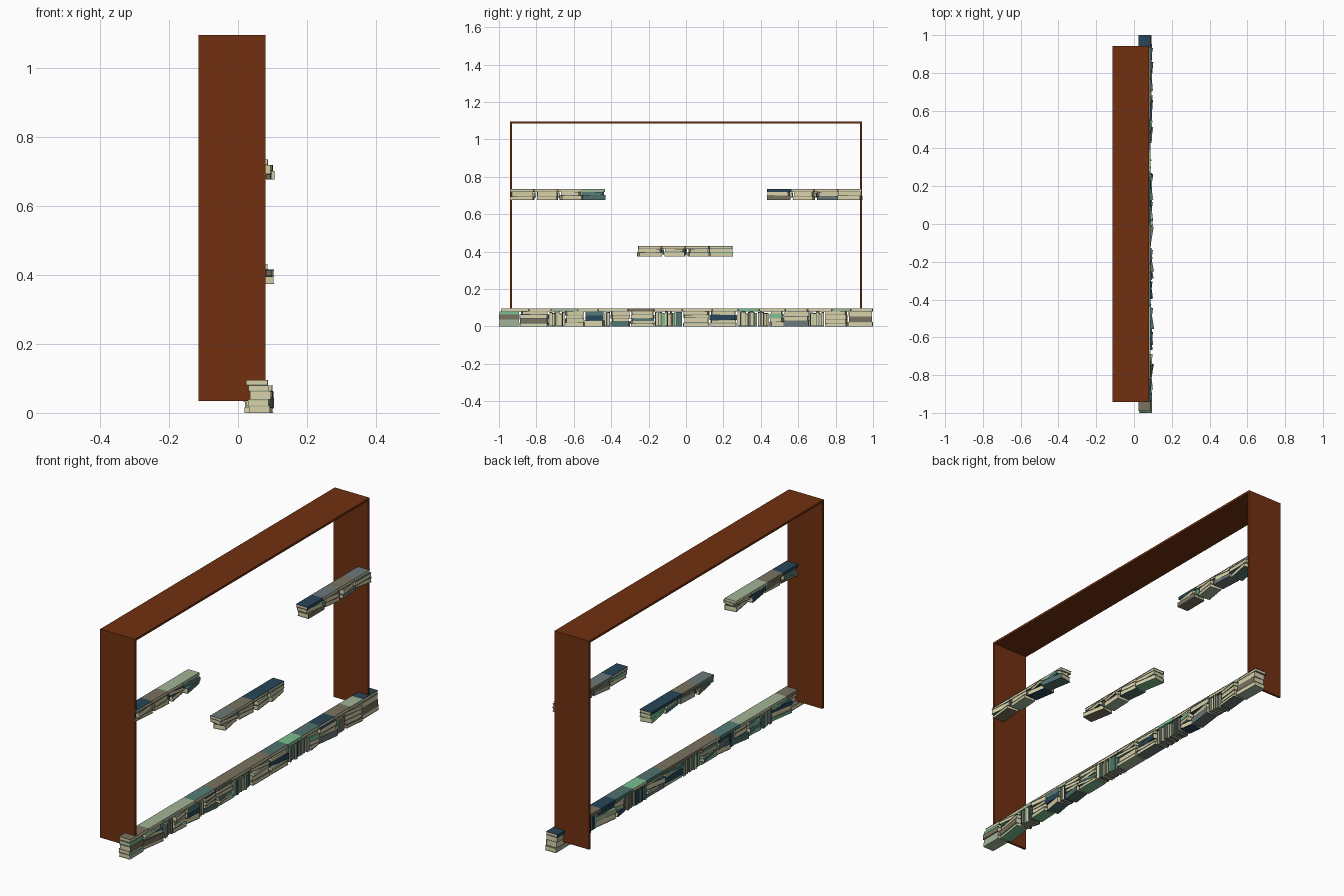
import bpy, bmesh, random
from math import radians
from mathutils import Matrix, Vector

if "Cube" in bpy.data.objects:
    bpy.data.objects.remove(bpy.data.objects["Cube"])

random.seed(7)


def material(name, rgb):
    m = bpy.data.materials.new(name)
    m.diffuse_color = (*rgb, 1)
    m.use_nodes = True
    m.node_tree.nodes["Principled BSDF"].inputs["Base Color"].default_value = m.diffuse_color
    return m


wood = material("wood", (0.165, 0.03, 0.005))
pages = material("pages", (0.70, 0.64, 0.40))
covers = [material("cover_" + n, c) for n, c in (
    ("teal", (0.08, 0.17, 0.155)), ("green", (0.20, 0.51, 0.28)),
    ("grey", (0.155, 0.19, 0.19)), ("navy", (0.021, 0.06, 0.10)),
    ("sage", (0.36, 0.46, 0.31)), ("tan", (0.19, 0.17, 0.115)),
    ("sea", (0.09, 0.20, 0.18)))]


def add_box(bm, lo, hi, mat=0):
    lo, hi = Vector(lo), Vector(hi)
    mtx = Matrix.Translation((lo + hi) / 2) @ Matrix.Diagonal((*(hi - lo), 1))
    geo = bmesh.ops.create_cube(bm, size=1, matrix=mtx)
    for f in {f for v in geo["verts"] for f in v.link_faces}:
        f.material_index = mat


def finish(bm, name, mats, matrix=Matrix()):
    me = bpy.data.meshes.new(name)
    bm.to_mesh(me)
    bm.free()
    for m in mats:
        me.materials.append(m)
    ob = bpy.data.objects.new(name, me)
    ob.matrix_world = matrix
    bpy.context.collection.objects.link(ob)


def book(center, length, depth, thick, turn=0.0, upright=False):
    """Two cover boards, a spine and an inset page block; length runs along y."""
    bm = bmesh.new()
    l, d, t, c = length / 2, depth / 2, thick / 2, 0.0016
    add_box(bm, (-d, -l, t - c), (d, l, t))
    add_box(bm, (-d, -l, -t), (d, l, -t + c))
    add_box(bm, (-d, -l, -t + c), (-d + c, l, t - c))
    add_box(bm, (-d + c, -l + 0.002, -t + c), (d - 0.002, l - 0.002, t - c), 1)
    rot = Matrix.Rotation(turn, 4, "Z")
    if random.random() < 0.25:
        rot = rot @ Matrix.Rotation(radians(180), 4, "Z")
    if upright:
        rot = rot @ Matrix.Rotation(radians(90), 4, "X")
    finish(bm, "book", [random.choice(covers), pages], Matrix.Translation(center) @ rot)


def stack(y0, y1, z0, z1, count, spread):
    """Pile of loosely turned books filling y0..y1 and z0..z1."""
    weights = [random.uniform(0.7, 1.4) for _ in range(count)]
    z = z0
    for i, w in enumerate(weights):
        t = (z1 - z0) * w / sum(weights)
        turn = random.uniform(-spread, spread)
        x = 0.062 + random.uniform(-0.004, 0.004)
        cut = 0 if i == 0 else random.uniform(0, 0.012)
        book((x, (y0 + y1) / 2, z + t / 2), y1 - y0 - cut, 0.062, t, turn)
        z += t


def uprights(y0, y1, z0, z1):
    """Standing books side by side."""
    y = y0
    while y < y1 - 0.006:
        t = min(random.uniform(0.008, 0.017), y1 - y)
        h = (z1 - z0) * random.uniform(0.85, 1.0)
        book((0.058 + random.uniform(-0.005, 0.01), y + t / 2, z0 + h / 2),
             h, 0.056, t, random.uniform(-0.06, 0.06), True)
        y += t


def top_row(edges, z0, z1):
    """Flat, aligned books lying as a shelf surface."""
    for a, b in zip(edges, edges[1:]):
        book((0.055, (a + b) / 2, (z0 + z1) / 2), b - a, 0.064, z1 - z0)


# Wooden surround: two sides and a top
for name, lo, hi in (("left_side", (-0.115, -0.942, 0.035), (0.08, -0.931, 1.095)),
                     ("right_side", (-0.115, 0.931, 0.035), (0.08, 0.942, 1.095)),
                     ("top_board", (-0.115, -0.931, 1.084), (0.08, 0.931, 1.095))):
    bm = bmesh.new()
    add_box(bm, lo, hi)
    finish(bm, name, [wood])

# Base row: piles (book count) and upright groups (0)
columns = ((-1.0, -0.89, 4), (-0.885, -0.735, 4), (-0.73, -0.65, 0),
           (-0.645, -0.545, 4), (-0.54, -0.44, 3), (-0.435, -0.405, 0),
           (-0.40, -0.30, 4), (-0.295, -0.17, 5), (-0.165, -0.02, 0),
           (-0.015, 0.125, 4), (0.13, 0.27, 4), (0.275, 0.38, 0),
           (0.385, 0.445, 0), (0.45, 0.52, 4), (0.525, 0.66, 3),
           (0.665, 0.74, 0), (0.745, 0.86, 4), (0.865, 1.0, 3))
for y0, y1, n in columns:
    if n:
        stack(y0, y1, 0, 0.08, n, 0.03 if abs(y0 + y1) > 1.8 else 0.2)
    else:
        uprights(y0, y1, 0, 0.08)
top_row((-0.99, -0.84, -0.72, -0.58, -0.47, -0.31, -0.17, -0.02, 0.14,
         0.28, 0.39, 0.53, 0.65, 0.78, 0.88, 1.0), 0.08, 0.096)

# Three floating shelves made of books
for y0, z0 in ((-0.94, 0.677), (-0.257, 0.373), (0.432, 0.677)):
    step = 0.506 / 4
    top_row([y0 + step * i for i in range(5)], z0 + 0.042, z0 + 0.057)
    for i in range(4):
        a = y0 + step * i
        if i in (1, 2):
            uprights(a, a + 0.014, z0 + 0.012, z0 + 0.042)
            a += 0.016
        stack(a, y0 + step * (i + 1), z0, z0 + 0.042, 2, 0.2)
